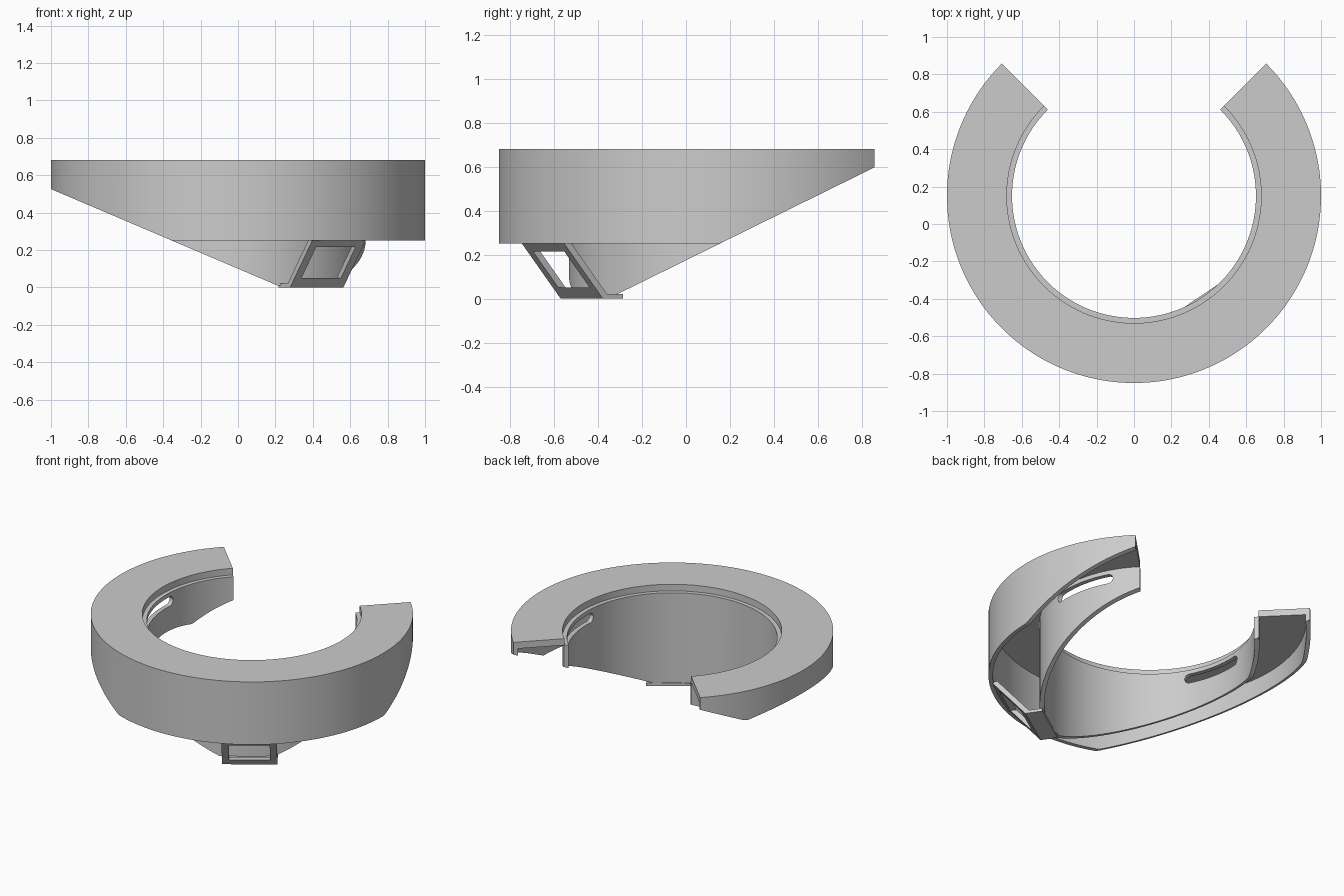
import bpy
import bmesh
from math import cos, sin, radians, sqrt
from mathutils import Vector

cube = bpy.data.objects.get("Cube")
if cube:
    bpy.data.objects.remove(cube, do_unlink=True)

CY = 0.15            # ring centre on y
TOP, LEDGE = 0.68, 0.635
START, END = 135, 405  # ring sweep in degrees, open at the back

grey = bpy.data.materials.new("plain grey")
grey.use_nodes = True
colour = (0.6, 0.6, 0.6, 1)
grey.diffuse_color = colour
grey.node_tree.nodes["Principled BSDF"].inputs["Base Color"].default_value = colour


def finish(name, bm, smooth=True):
    bmesh.ops.recalc_face_normals(bm, faces=bm.faces)
    mesh = bpy.data.meshes.new(name)
    bm.to_mesh(mesh)
    bm.free()
    obj = bpy.data.objects.new(name, mesh)
    bpy.context.collection.objects.link(obj)
    mesh.materials.append(grey)
    if smooth:
        bpy.ops.object.select_all(action="DESELECT")
        obj.select_set(True)
        bpy.context.view_layer.objects.active = obj
        bpy.ops.object.shade_smooth_by_angle(angle=radians(30))
    return obj


def sector(name, r_in, r_out, a0, a1, low, high, steps, smooth=True):
    """Curved wall whose lower and upper heights are functions of x, y, angle."""
    bm = bmesh.new()
    rings = []
    for i in range(steps + 1):
        deg = a0 + (a1 - a0) * i / steps
        c, s = cos(radians(deg)), sin(radians(deg))
        ring = []
        for r, height in ((r_in, low), (r_out, low), (r_out, high), (r_in, high)):
            x, y = r * c, CY + r * s
            ring.append(bm.verts.new((x, y, height(x, y, deg))))
        rings.append(ring)
    for a, b in zip(rings, rings[1:]):
        for k in range(4):
            n = (k + 1) % 4
            bm.faces.new((a[k], a[n], b[n], b[k]))
    bm.faces.new(rings[0])
    bm.faces.new(rings[-1])
    return finish(name, bm, smooth)


def level(z):
    return lambda x, y, deg: z


def sloped(floor):
    # two slanting cuts, one along x and one along y, above a flat floor
    return lambda x, y, deg: max(floor, 0.1 - 0.4256 * x, 0.174 + 0.493 * y)


# Ring: flat top plate and two thin walls, hollow and open below
sector("top_plate", 0.68, 1, START, END, level(LEDGE), level(TOP), 180)
sector("outer_wall", 0.972, 1, START, END, sloped(0.25), level(LEDGE), 180)
inner = sector("inner_wall", 0.652, 0.682, START, END, sloped(0.01), level(LEDGE), 180, False)

# Rounded slots through the inner wall on both sides
SLOT_Z, SLOT_H, HALF = 0.575, 0.032, 18.5
for mid in (192, 372):
    def edge(sign, mid=mid):
        def height(x, y, deg):
            d = max(0, radians(abs(deg - mid) - HALF) * 0.66 + SLOT_H)
            return SLOT_Z + sign * max(0.004, sqrt(max(0, SLOT_H ** 2 - d ** 2)))
        return height
    cutter = sector("slot_cutter", 0.6, 0.75, mid - HALF, mid + HALF, edge(-1), edge(1), 48, False)
    cutter.hide_render = True
    mod = inner.modifiers.new("slot", "BOOLEAN")
    mod.operation = "DIFFERENCE"
    mod.solver = "EXACT"
    mod.object = cutter
    bpy.context.view_layer.objects.active = inner
    bpy.ops.object.modifier_apply(modifier=mod.name)
    bpy.data.objects.remove(cutter, do_unlink=True)
bpy.ops.object.select_all(action="DESELECT")
inner.select_set(True)
bpy.context.view_layer.objects.active = inner
bpy.ops.object.shade_smooth_by_angle(angle=radians(30))

# Nozzle at the lowest point of the ring
AXIS = radians(-56)
OUT = Vector((cos(AXIS), sin(AXIS), 0))
SIDE = Vector((-sin(AXIS), cos(AXIS), 0))
WIDTH = 0.172


def place(r, u, z):
    return Vector((0, CY, 0)) + OUT * r + SIDE * u + Vector((0, 0, z))


def loop(bm, half, z0, z1, depth):
    # rectangle on the leaning face of the nozzle
    return [bm.verts.new(place(0.753 + 0.848 * z - depth, u, z))
            for u, z in ((-half, z0), (half, z0), (half, z1), (-half, z1))]


# Leaning frame with a window
bm = bmesh.new()
front, window = loop(bm, WIDTH, 0, 0.26, 0), loop(bm, WIDTH - 0.045, 0.05, 0.215, 0)
back, window_back = loop(bm, WIDTH, 0, 0.26, 0.04), loop(bm, WIDTH - 0.045, 0.05, 0.215, 0.04)
for a, b in ((front, window), (window, window_back), (window_back, back), (back, front)):
    for k in range(4):
        n = (k + 1) % 4
        bm.faces.new((a[k], a[n], b[n], b[k]))
finish("nozzle_frame", bm, False)

# Foot joining the frame to the inner wall
bm = bmesh.new()
bmesh.ops.create_cube(bm, size=1)
for v in bm.verts:
    v.co = place(0.643 if v.co.x < 0 else 0.75, v.co.y * 2 * WIDTH, 0.02 if v.co.z > 0 else 0)
finish("nozzle_foot", bm, False)
